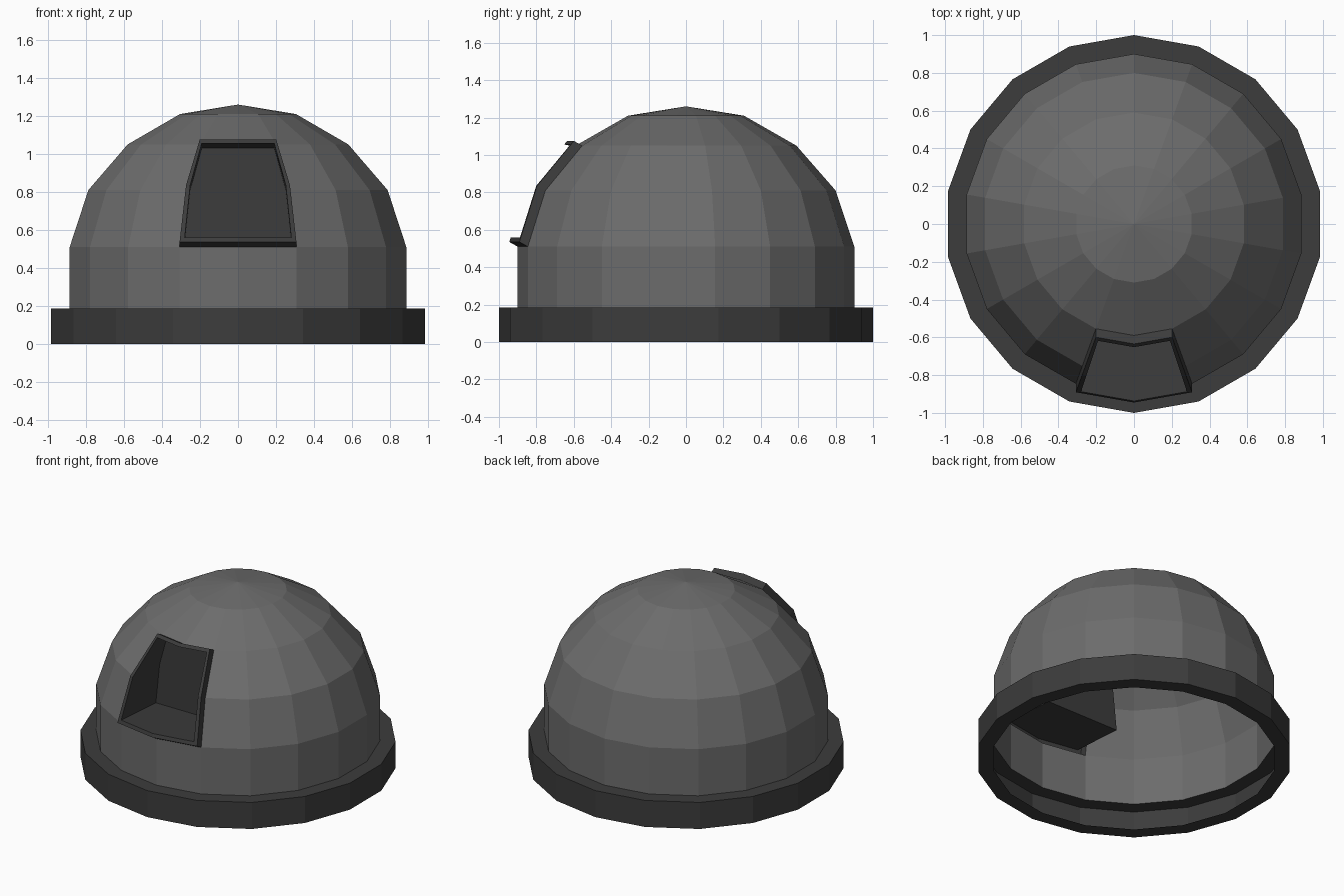
import bpy, math
from mathutils import Vector

if "Cube" in bpy.data.objects:
    bpy.data.objects.remove(bpy.data.objects["Cube"])

SIDES = 18


def material(name, value):
    m = bpy.data.materials.new(name)
    m.diffuse_color = (value, value, value, 1)
    m.use_nodes = True
    m.node_tree.nodes["Principled BSDF"].inputs["Base Color"].default_value = m.diffuse_color
    return m


def add_object(name, verts, faces, mat):
    mesh = bpy.data.meshes.new(name)
    mesh.from_pydata(verts, [], faces)
    mesh.validate()
    mesh.materials.append(mat)
    obj = bpy.data.objects.new(name, mesh)
    bpy.context.collection.objects.link(obj)
    return obj


def ring_point(r, z, i):
    # Vertex 0 points to the front (-y)
    a = math.radians(-90 + 360 / SIDES * i)
    return Vector((r * math.cos(a), r * math.sin(a), z))


def bridge(loops):
    # Quads between successive closed loops of equal length
    n = len(loops[0])
    verts = [p for loop in loops for p in loop]
    faces = [(k * n + i, k * n + (i + 1) % n, (k + 1) * n + (i + 1) % n, (k + 1) * n + i)
             for k in range(len(loops) - 1) for i in range(n)]
    return verts, faces


def revolve(profile):
    return bridge([[ring_point(r, z, i) for i in range(SIDES)] for r, z in profile])


shell_mat = material("shell_grey", 0.15)
trim_mat = material("trim_dark_grey", 0.045)

# Base ring: a channel open towards the inside
verts, faces = revolve([(0.9, 0), (1, 0), (1, 0.185), (0.9, 0.185)])
add_object("base_ring", verts, faces, trim_mat)

# Dome shell, with the two front columns left open for the window
profile = [(0.9, 0.185), (0.9, 0.51), (0.8, 0.81), (0.59, 1.05), (0.31, 1.21)]
verts, faces = revolve(profile)
opening = {k * SIDES + i for k in (1, 2) for i in (0, SIDES - 1)}
faces = [f for n, f in enumerate(faces) if n not in opening]
verts.append(Vector((0, 0, 1.26)))
top = (len(profile) - 1) * SIDES
faces += [(top + i, top + (i + 1) % SIDES, len(verts) - 1) for i in range(SIDES)]
add_object("dome", verts, faces, shell_mat)


# Window frame and recess, following the edge of the opening
def outline(inset):
    rows = [[ring_point(r, z, i) for i in (-1, 0, 1)] for r, z in profile[1:4]]
    low = [a.lerp(b, inset) for a, b in zip(rows[0], rows[1])]
    high = [a.lerp(b, inset) for a, b in zip(rows[2], rows[1])]
    rows = [[row[0].lerp(row[1], inset), row[1], row[2].lerp(row[1], inset)]
            for row in (low, rows[1], high)]
    b, m, t = rows
    return [b[0], b[1], b[2], m[2], t[2], t[1], t[0], m[0]]


raise_out = Vector((0, -0.045, 0.025))
inner = outline(0.08)
loops = [outline(0),
         [p + raise_out for p in outline(0)],
         [p + raise_out for p in inner],
         [Vector((p.x, -0.505, p.z)) for p in inner]]
verts, faces = bridge(loops)
faces.append(tuple(range(24, 32)))
add_object("window_frame", verts, faces, trim_mat)
